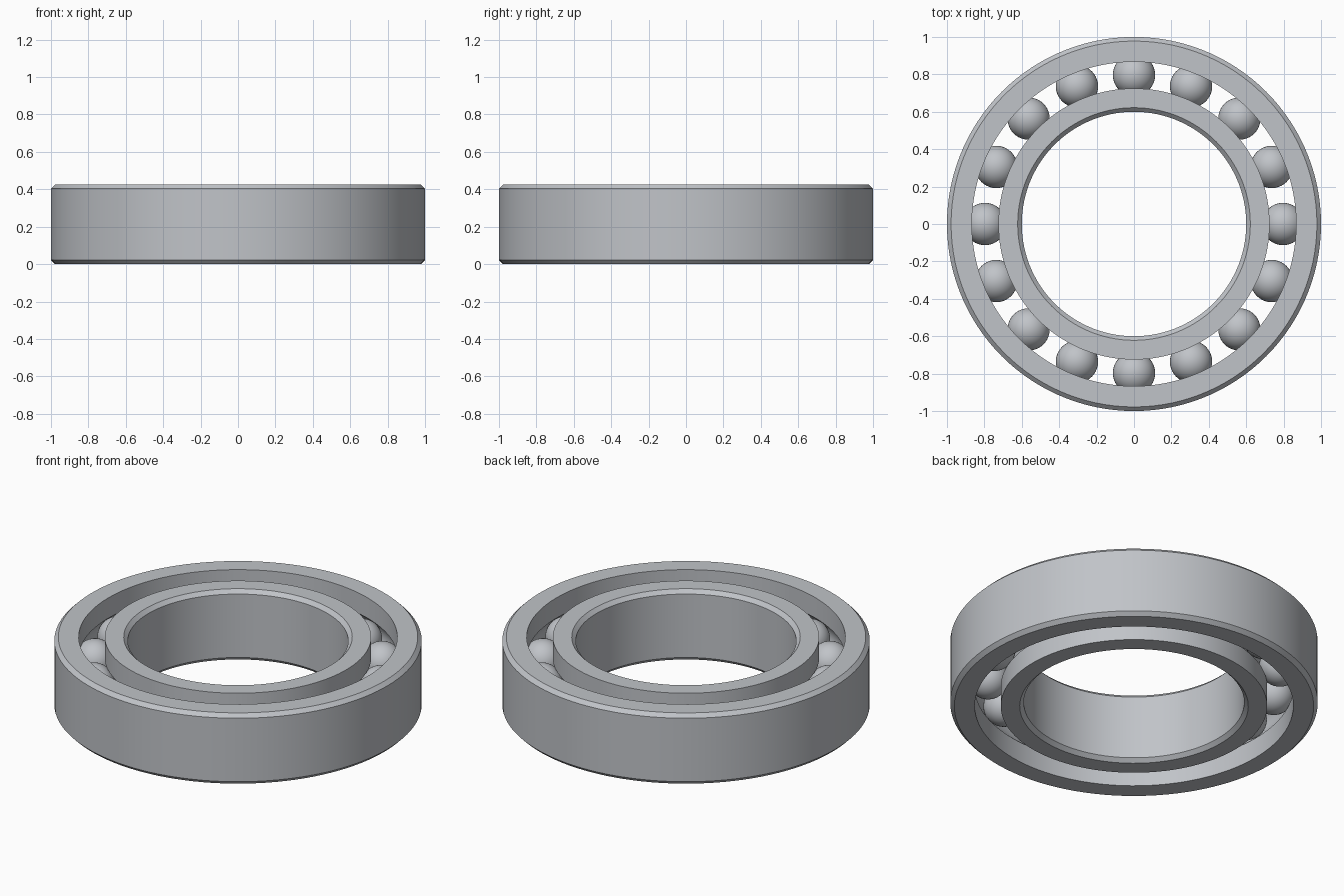
import bpy, math

HEIGHT = 0.425
MID = HEIGHT / 2
CHAMFER = 0.022
PITCH = 0.797        # radius of the circle of ball centres
BALL = 0.113
GROOVE = BALL + 0.001
BALLS = 16
SEGMENTS = 120

cube = bpy.data.objects.get("Cube")
if cube:
    bpy.data.objects.remove(cube, do_unlink=True)

steel = bpy.data.materials.new("steel grey")
steel.use_nodes = True
color = (0.53, 0.55, 0.58, 1)
steel.diffuse_color = color
steel.node_tree.nodes["Principled BSDF"].inputs["Base Color"].default_value = color


def finish(obj):
    obj.data.materials.append(steel)
    bpy.ops.object.select_all(action='DESELECT')
    obj.select_set(True)
    bpy.context.view_layer.objects.active = obj
    bpy.ops.object.shade_smooth_by_angle(angle=math.radians(25))


def ring(name, bore, rim):
    """Lathe a race: 'bore' faces the balls, 'rim' carries the chamfers."""
    side = 1 if rim > bore else -1
    # Chamfered outline, bottom to top
    profile = [(bore, 0), (rim - side * CHAMFER, 0), (rim, CHAMFER),
               (rim, HEIGHT - CHAMFER), (rim - side * CHAMFER, HEIGHT), (bore, HEIGHT)]
    # Ball groove, an arc around the pitch circle, top to bottom
    half = math.acos(abs(bore - PITCH) / GROOVE)
    for i in range(17):
        a = half * (1 - i / 8)
        profile.append((PITCH + side * GROOVE * math.cos(a), MID + GROOVE * math.sin(a)))

    n = len(profile)
    verts, faces = [], []
    for s in range(SEGMENTS):
        t = math.tau * s / SEGMENTS
        verts += [(r * math.cos(t), r * math.sin(t), z) for r, z in profile]
        nxt = (s + 1) % SEGMENTS
        for k in range(n):
            m = (k + 1) % n
            quad = (s * n + k, nxt * n + k, nxt * n + m, s * n + m)
            faces.append(quad if side > 0 else quad[::-1])
    mesh = bpy.data.meshes.new(name)
    mesh.from_pydata(verts, [], faces)
    obj = bpy.data.objects.new(name, mesh)
    bpy.context.collection.objects.link(obj)
    finish(obj)


# Races
ring("outer_ring", 0.867, 1.0)
ring("inner_ring", 0.725, 0.6)

# Balls, sharing one mesh
bpy.ops.mesh.primitive_uv_sphere_add(segments=40, ring_count=20, radius=BALL,
                                     location=(PITCH, 0, MID))
first = bpy.context.object
first.name = "ball_1"
finish(first)
for i in range(1, BALLS):
    a = math.tau * i / BALLS
    ball = first.copy()
    ball.name = f"ball_{i + 1}"
    ball.location = (PITCH * math.cos(a), PITCH * math.sin(a), MID)
    bpy.context.collection.objects.link(ball)
